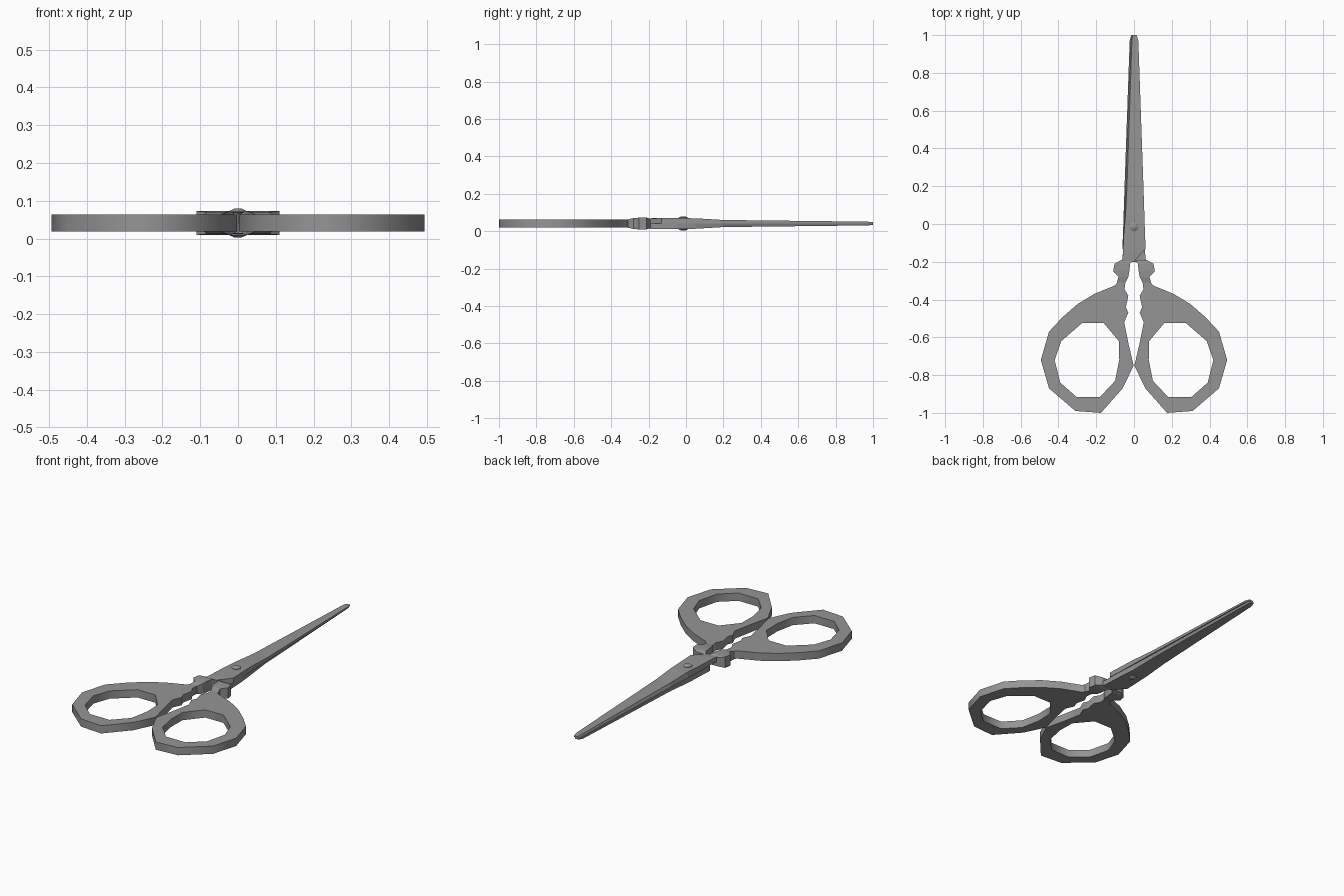
import bpy, bmesh, math

if "Cube" in bpy.data.objects:
    bpy.data.objects.remove(bpy.data.objects["Cube"])

C = 0.041  # mid height, where the two blades slide on each other

steel = bpy.data.materials.new("dark_steel")
steel.diffuse_color = (.3, .3, .3, 1)
steel.use_nodes = True
steel.node_tree.nodes["Principled BSDF"].inputs["Base Color"].default_value = steel.diffuse_color


def loft(name, sections):
    """Skin a list of equally long closed rings and cap both ends."""
    bm = bmesh.new()
    rings = [[bm.verts.new(p) for p in s] for s in sections]
    n = len(rings[0])
    for a, b in zip(rings, rings[1:]):
        for i in range(n):
            j = (i + 1) % n
            bm.faces.new((a[i], a[j], b[j], b[i]))
    bm.faces.new(rings[0][::-1])
    bm.faces.new(rings[-1])
    bmesh.ops.recalc_face_normals(bm, faces=bm.faces)
    me = bpy.data.meshes.new(name)
    bm.to_mesh(me)
    bm.free()
    me.materials.append(steel)
    ob = bpy.data.objects.new(name, me)
    bpy.context.collection.objects.link(ob)
    ob.location.z = C
    return ob


def plate(name, loops, half):
    """Flat plate with holes from closed outlines."""
    cu = bpy.data.curves.new(name, 'CURVE')
    cu.dimensions, cu.fill_mode, cu.extrude = '2D', 'BOTH', half
    cu.materials.append(steel)
    for pts in loops:
        sp = cu.splines.new('POLY')
        sp.points.add(len(pts) - 1)
        for p, (x, y) in zip(sp.points, pts):
            p.co = (x, y, 0, 1)
        sp.use_cyclic_u = True
    ob = bpy.data.objects.new(name, cu)
    bpy.context.collection.objects.link(ob)
    ob.location.z = C
    bpy.ops.object.select_all(action='DESELECT')
    ob.select_set(True)
    bpy.context.view_layer.objects.active = ob
    bpy.ops.object.convert(target='MESH')
    return bpy.context.object


# finger loop with its arm (left side)
outer = [(.085, -.305), (.10, -.325), (.21, -.37), (.30, -.425), (.38, -.495),
         (.45, -.57), (.493, -.72), (.45, -.87), (.31, -.99), (.175, -1),
         (.06, -.87), (.002, -.75), (.03, -.63), (.052, -.52), (.03, -.47),
         (.043, -.44), (.03, -.38), (.05, -.345), (.045, -.305)]
hole = [(.16, -.525), (.275, -.525), (.385, -.62), (.42, -.72), (.39, -.84),
        (.305, -.915), (.18, -.915), (.10, -.83), (.078, -.72), (.08, -.62)]
handle = plate("handle", [[(-x, y) for x, y in o] for o in (outer, hole)], .0225)

# raised collar between arm and blade: y, inner x, outer x, half height
collar_rows = [(-.31, .045, .09, .0225), (-.28, .03, .082, .029),
               (-.25, .025, .11, .0315), (-.21, .02, .103, .0315),
               (-.19, .005, .065, .024)]
collar = loft("collar", [[(-a, y, -h), (-b, y, -h), (-b, y, h), (-a, y, h)]
                         for y, a, b, h in collar_rows])

# blade: y at edge, y at spine, cutting edge x, bevel x, spine x, height
blade_rows = [(-.20, -.20, -.065, -.065, .000, .027),
              (-.175, -.13, -.060, -.060, .062, .029),
              (-.05, -.05, -.056, -.054, .058, .029),
              (.05, .05, -.050, -.045, .055, .028),
              (.20, .20, -.044, -.037, .050, .019),
              (.97, .97, -.017, -.011, .023, .010),
              (1.0, 1.0, -.010, -.007, .014, .008)]
blade = loft("blade", [[(c, ya, 0), (b, ya, h), (s, yb, h), (s, yb, 0)]
                       for ya, yb, c, b, s, h in blade_rows])

# the second half is the first one turned over about the long axis
for ob in (handle, collar, blade):
    twin = ob.copy()
    twin.name = ob.name + "_opposite"
    twin.rotation_euler.y = math.pi
    bpy.context.collection.objects.link(twin)

# pivot rivet with low domed heads
loft("rivet", [[(r * math.cos(i * math.tau / 8), -.015 + r * math.sin(i * math.tau / 8), z)
                for i in range(8)]
               for r, z in ((.010, -.038), (.025, -.031), (.025, .031), (.010, .038))])
